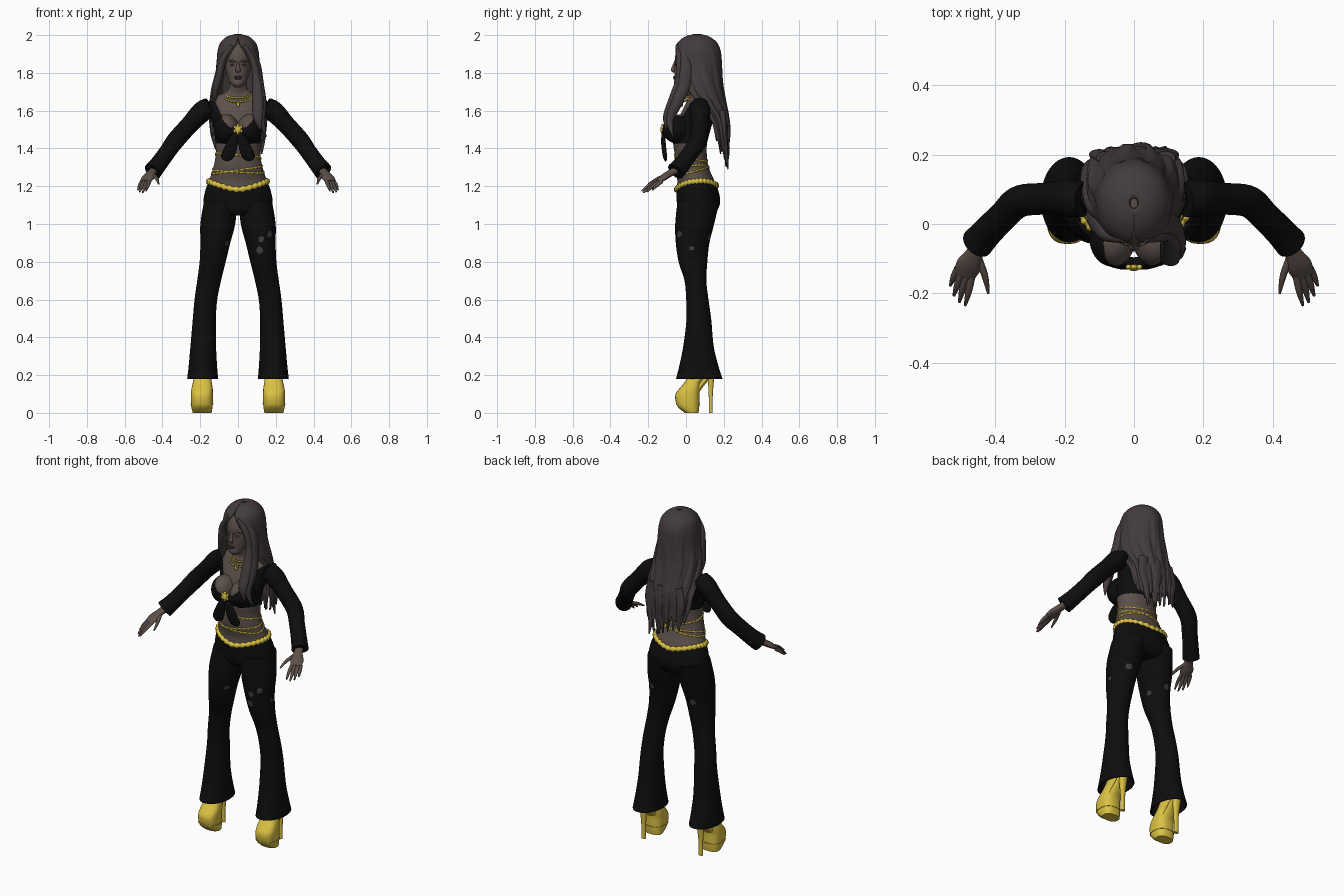
import bpy, bmesh, math, random
from mathutils import Vector
random.seed(4)

def material(name, r, g, b):
    m = bpy.data.materials.new(name)
    m.diffuse_color = (r, g, b, 1)
    return m

SKIN = material("skin", .105, .078, .066)
HAIR = material("dark_brown_hair", .056, .044, .044)
BLACK = material("black_cloth", .004, .004, .004)
GOLD = material("gold", .70, .53, .055)
RIP = material("torn_patch", .055, .048, .045)
LIP = material("lips_and_eyes", .06, .042, .038)

def build(name, verts, faces, mats, rule=None, thick=0):
    me = bpy.data.meshes.new(name)
    me.from_pydata([tuple(v) for v in verts], [], faces)
    bm = bmesh.new()
    bm.from_mesh(me)
    bmesh.ops.recalc_face_normals(bm, faces=bm.faces)
    bm.to_mesh(me)
    bm.free()
    for m in mats:
        me.materials.append(m)
    for p in me.polygons:
        p.use_smooth = len(p.vertices) < 5
        if rule:
            p.material_index = rule(p.center)
    ob = bpy.data.objects.new(name, me)
    bpy.context.collection.objects.link(ob)
    if thick:
        s = ob.modifiers.new("thickness", 'SOLIDIFY')
        s.thickness = thick
        s.offset = 0
    return ob

def interp(rows, t):
    """Smooth curve through rows; first column is the key."""
    n = len(rows)
    i = 0
    while i < n - 2 and t > rows[i + 1][0]:
        i += 1
    a, b = rows[i], rows[i + 1]
    p, q = rows[max(i - 1, 0)], rows[min(i + 2, n - 1)]
    h = b[0] - a[0]
    s = min(max((t - a[0]) / h, 0), 1)
    out = []
    for k in range(1, len(a)):
        m0 = (b[k] - p[k]) / (b[0] - p[0]) * h
        m1 = (q[k] - a[k]) / (q[0] - a[0]) * h
        out.append((2*s**3 - 3*s*s + 1)*a[k] + (s**3 - 2*s*s + s)*m0
                   + (3*s*s - 2*s**3)*b[k] + (s**3 - s*s)*m1)
    return out

def grid(nr, ns, closed=True, caps=(True, True)):
    f = [(i*ns + j, i*ns + (j+1) % ns, (i+1)*ns + (j+1) % ns, (i+1)*ns + j)
         for i in range(nr - 1) for j in range(ns if closed else ns - 1)]
    if closed and caps[0]:
        f.append(tuple(range(ns)))
    if closed and caps[1]:
        f.append(tuple(range((nr-1)*ns, nr*ns)))
    return f

def stack(name, rows, mats, side=1, n=40, seg=48, power=2, caps=(True, True), rule=None, thick=0):
    """Horizontal rings; rows are (z, cx, cy, rx, ry)."""
    pw = lambda c: math.copysign(abs(c)**(2/power), c)
    vs = []
    for i in range(n):
        z = rows[0][0] + (rows[-1][0] - rows[0][0])*i/(n-1)
        cx, cy, rx, ry = interp(rows, z)
        for j in range(seg):
            a = 2*math.pi*j/seg
            vs.append((side*(cx + rx*pw(math.cos(a))), cy + ry*pw(math.sin(a)), z))
    return build(name, vs, grid(n, seg, caps=caps), mats, rule, thick)

def tube(name, pts, mat, side=1, n=24, seg=20, ref=(0, 0, 1)):
    """Rings along a path; pts are (x, y, z, width, depth)."""
    rows = [(k,) + tuple(p) for k, p in enumerate(pts)]
    data = [interp(rows, (len(pts)-1)*i/(n-1)) for i in range(n)]
    vs = []
    for i, d in enumerate(data):
        T = Vector(data[min(i+1, n-1)][:3]) - Vector(data[max(i-1, 0)][:3])
        u = T.cross(Vector(ref)).normalized()
        v = u.cross(T).normalized()
        for j in range(seg):
            a = 2*math.pi*j/seg
            w = Vector(d[:3]) + u*d[3]*math.cos(a) + v*d[4]*math.sin(a)
            vs.append((side*w.x, w.y, w.z))
    return build(name, vs, grid(n, seg), [mat])

def ball(name, loc, scale, mats, rule=None, n=28):
    x, y, z = loc
    vs, m = [], n
    for i in range(n):
        t = math.pi*(i + .02)/(n - .96)
        for j in range(m):
            a = 2*math.pi*j/m
            vs.append((x + scale[0]*math.sin(t)*math.cos(a), y + scale[1]*math.sin(t)*math.sin(a), z - scale[2]*math.cos(t)))
    return build(name, vs, grid(n, m), mats, rule)

def band(name, prof, zfun, r, beads=0):
    """Gold loop lying on a profile; prof(z) gives cy, rx, ry."""
    vs, n = [], 120
    for i in range(n):
        a = 2*math.pi*i/n
        z = 1.3
        for _ in range(6):
            cy, rx, ry = prof(z)
            x, y = rx*math.cos(a), cy + ry*math.sin(a)
            z = zfun(x, y)
        rr = r*(1 + .25*math.sin(i*math.pi/2)*beads)
        d = Vector((math.cos(a), math.sin(a), 0))
        for j in range(8):
            b = 2*math.pi*j/8
            vs.append(Vector((x, y, z)) + d*rr*math.cos(b) + Vector((0, 0, rr*1.2*math.sin(b))))
    f = grid(n, 8, caps=(False, False))
    f += [((n-1)*8 + j, (n-1)*8 + (j+1) % 8, (j+1) % 8, j) for j in range(8)]
    build(name, vs, f, [GOLD])

# torso: trousers seat, bare waist, cropped top with a scooped neckline
BODY = [(1.045, 0, .06, .12, .08), (1.07, 0, .062, .17, .103), (1.12, 0, .066, .183, .115), (1.18, 0, .06, .172, .11),
        (1.23, 0, .052, .153, .098), (1.30, 0, .03, .13, .09), (1.37, 0, .025, .118, .085), (1.43, 0, .022, .12, .09),
        (1.50, 0, .035, .128, .095), (1.58, 0, .06, .148, .09), (1.64, 0, .07, .155, .07), (1.67, 0, .07, .138, .055),
        (1.69, 0, .068, .085, .048), (1.71, 0, .06, .053, .045), (1.78, 0, .04, .045, .045)]
NECK = [(1.49, 0), (1.51, .04), (1.55, .078), (1.60, .097), (1.66, .145), (1.70, .3)]
belt_z = lambda x, y: 1.182 + .045*(abs(x)/.16)**1.5 + .2*max(0, y - .055)

def clothing(c):
    if c.z < 1.3:
        return 1 if c.z < belt_z(c.x, c.y) else 0
    if c.z < 1.425 or c.z > 1.69:
        return 0
    if c.y > .06:
        return 0 if c.z > 1.645 and abs(c.x) < .145 else 1
    return 0 if c.z > 1.49 and abs(c.x) < interp(NECK, c.z)[0] else 1

stack("torso", BODY, [SKIN, BLACK], n=130, seg=120, rule=clothing)
body = lambda z: interp(BODY, z)[1:]
band("belt", body, belt_z, .012, 1)
band("waist_chain_low", body, lambda x, y: 1.285 + .15*x + .12*max(0, y), .004, 1)
band("waist_chain_mid", body, lambda x, y: 1.275 - .06*x + .25*max(0, y), .004, 1)
band("waist_chain_high", body, lambda x, y: 1.365 - .1*x - .25*max(0, y), .004, 1)
band("choker", lambda z: (.055, .068, .06), lambda x, y: 1.686 + .3*(y - .055), .004, 1)
band("necklace", lambda z: (.052, .074, .07), lambda x, y: 1.682 + .5*(y - .055), .004, 1)
ball("pendant", (0, -.022, 1.632), (.008, .006, .013), [GOLD], n=12)

# trousers legs with small torn patches
LEG = [(.18, .187, .07, .079, .12), (.25, .186, .068, .072, .1), (.35, .184, .066, .065, .078), (.5, .178, .068, .058, .062),
       (.6, .17, .06, .057, .056), (.7, .153, .05, .06, .055), (.8, .134, .037, .066, .073), (.9, .12, .035, .076, .086),
       (1.0, .107, .046, .089, .1), (1.12, .092, .066, .085, .108)]
TEARS = [(.115, -.045, .862, .016), (.165, -.03, .945, .014), (.125, -.05, .92, .013), (.19, .03, .87, .011),
         (.14, .117, .93, .016), (-.065, -.015, .9, .014), (-.13, .117, .9, .015), (-.06, .06, .86, .012)]

def torn(c):
    return int(any((c - Vector(t[:3])).length < t[3]*1.15 for t in TEARS))

SHOE = [(0, .19, .03, .05, .036), (.03, .191, .014, .056, .056), (.06, .191, .008, .058, .063), (.10, .191, .008, .058, .063),
        (.13, .19, .02, .056, .054), (.16, .189, .035, .05, .044), (.20, .188, .06, .044, .045), (.27, .187, .085, .038, .04)]
ARM = [(.145, .07, 1.625, .05, .048), (.19, .075, 1.595, .054, .055), (.255, .073, 1.527, .046, .048), (.33, .065, 1.443, .046, .048),
       (.375, .025, 1.38, .043, .045), (.42, -.02, 1.318, .044, .046), (.452, -.055, 1.278, .047, .05)]
FINGERS = [((.45, -.095, 1.262), (.43, -.15, 1.24), (.42, -.2, 1.212)), ((.468, -.15, 1.228), (.477, -.195, 1.205), (.487, -.235, 1.175)),
           ((.483, -.15, 1.224), (.495, -.19, 1.195), (.504, -.226, 1.166)), ((.498, -.142, 1.223), (.51, -.177, 1.198), (.52, -.207, 1.17)),
           ((.508, -.128, 1.225), (.52, -.153, 1.205), (.53, -.178, 1.18))]

for s, w in ((1, "left"), (-1, "right")):
    stack(w + "_trouser_leg", LEG, [BLACK, RIP], s, 150, 72, caps=(False, True), rule=torn, thick=.006)
    # platform shoe, arch and stiletto heel
    stack(w + "_platform_shoe", SHOE, [GOLD], s, 30, 40, 2.6)
    tube(w + "_shoe_arch", [(.19, .04, .1, .045, .02), (.19, .08, .15, .035, .016), (.19, .14, .22, .03, .014)], GOLD, s, ref=(0, 1, 0))
    stack(w + "_heel", [(0, .19, .131, .013, .01), (.1, .19, .131, .014, .011), (.22, .19, .133, .026, .02)], [GOLD], s, 12, 20, 2.6)
    ob = stack(w + "_sole_seam", [(.045, .191, .010, .060, .063), (.05, .191, .010, .0605, .064)], [GOLD], s, 2, 40, 2.6)
    # sleeve, cuff and hand
    tube(w + "_sleeve", ARM, BLACK, s, 40, 32)
    tube(w + "_palm", [(.44, -.04, 1.29, .024, .02), (.46, -.085, 1.268, .025, .018), (.477, -.12, 1.245, .036, .016),
                       (.49, -.15, 1.224, .03, .01)], SKIN, s)
    for k, (a, b, c) in enumerate(FINGERS):
        tube(w + "_finger_%d" % k, [a + (.011, .01), b + (.0095, .009), c + (.004, .004)], SKIN, s, 12, 12)
    # bust and hanging tie ends
    ball(w + "_bust", (s*.062, -.043, 1.503), (.066, .08, .078), [SKIN, BLACK], clothing, 56)
    tube(w + "_tie_end", [(.004, -.118, 1.485, .012, .01), (.025, -.12, 1.44, .026, .012), (.045, -.115, 1.385, .034, .012),
                          (.062, -.11, 1.352, .03, .01), (.068, -.108, 1.335, .012, .005)], BLACK, s, ref=(0, 1, 0))
    # eyes and brows
    ball(w + "_eye", (s*.028, -.051, 1.843), (.013, .008, .006), [LIP], n=14)
    tube(w + "_brow", [(.012, -.058, 1.858, .004, .004), (.03, -.055, 1.864, .005, .005), (.048, -.038, 1.859, .003, .003)], SKIN, s, 10, 10)

tube("tie_knot", [(-.055, -.1, 1.492, .02, .024), (0, -.112, 1.487, .016, .02), (.055, -.1, 1.492, .02, .024)], BLACK)
ball("brooch", (0, -.126, 1.5), (.017, .01, .02), [GOLD], n=16)
for k in range(6):
    a = k*math.pi/3 + math.pi/6
    ball("brooch_petal_%d" % k, (.018*math.cos(a), -.124, 1.502 + .02*math.sin(a)), (.009, .007, .009), [GOLD], n=10)

# head and face
stack("head", [(1.722, 0, -.03, .014, .018), (1.74, 0, -.02, .036, .043), (1.77, 0, 0, .053, .061), (1.80, 0, .015, .062, .077),
               (1.85, 0, .03, .07, .09), (1.90, 0, .04, .072, .095), (1.95, 0, .05, .06, .08), (1.98, 0, .055, .02, .03)], [SKIN], n=50)
tube("nose", [(0, -.056, 1.86, .006, .006), (0, -.064, 1.835, .008, .009), (0, -.068, 1.815, .014, .011), (0, -.06, 1.805, .01, .006)],
     SKIN, ref=(0, 1, 0))
ball("upper_lip", (0, -.061, 1.779), (.021, .008, .005), [LIP], n=14)
ball("lower_lip", (0, -.06, 1.770), (.018, .008, .006), [LIP], n=14)

# long hair: open sheet, parted at the front, ragged at the bottom; rows are (-z, cy, rx, ry, half angle)
MANE = [(-2.0, .06, .012, .015, 180), (-1.99, .06, .05, .055, 180), (-1.96, .06, .086, .097, 176), (-1.92, .06, .101, .116, 162),
        (-1.87, .062, .107, .12, 146), (-1.80, .065, .115, .12, 133), (-1.73, .07, .13, .12, 124), (-1.65, .09, .14, .113, 106),
        (-1.55, .13, .143, .092, 86), (-1.45, .15, .138, .072, 80), (-1.38, .16, .13, .062, 76), (-1.28, .175, .115, .045, 70)]
NA, NZ = 140, 70
ends = [1.36 + .1*abs(2*j/(NA-1) - 1) + .035*math.sin(j*.42) + .02*math.sin(j*.97 + 1) - .04*(j > NA*.55) for j in range(NA)]
vs = []
for i in range(NZ):
    t = (i/(NZ-1))**1.25
    for j in range(NA):
        z = 2.0 - (2.0 - ends[j])*t
        cy, rx, ry, am = interp(MANE, -z)
        u = 2*j/(NA-1) - 1
        a = math.radians(am)*u
        g = 1 + (.012 + .035*t)*math.sin(u*24 + 5*t)*min(1, 3*t) + .02*t*math.sin(u*51 - 4*t)
        vs.append((rx*g*math.sin(a), cy + ry*g*math.cos(a), z))
build("long_hair", vs, grid(NZ, NA, False), [HAIR], thick=.012)

# loose locks framing the face
LOCKS = [[(.03, -.045, 1.945, .012, .01), (.078, -.032, 1.87, .018, .02), (.098, -.03, 1.77, .022, .024), (.105, -.07, 1.66, .03, .022),
          (.105, -.105, 1.57, .026, .016), (.118, -.105, 1.5, .004, .004)],
         [(.06, -.02, 1.94, .01, .01), (.1, .0, 1.85, .018, .03), (.115, -.01, 1.74, .022, .035), (.128, -.05, 1.64, .022, .03),
          (.125, -.085, 1.55, .018, .02), (.148, -.07, 1.46, .003, .003)],
         [(-.03, -.045, 1.945, .012, .01), (-.08, -.03, 1.87, .018, .02), (-.1, -.005, 1.78, .02, .03), (-.12, .025, 1.7, .018, .03),
          (-.125, .05, 1.63, .004, .006)],
         [(.09, .19, 1.6, .03, .02), (.1, .2, 1.5, .03, .016), (.085, .21, 1.4, .02, .012), (.09, .222, 1.29, .003, .003)],
         [(-.08, .19, 1.6, .03, .02), (-.1, .2, 1.5, .03, .016), (-.09, .2, 1.42, .02, .012), (-.1, .21, 1.35, .003, .003)],
         [(.01, .21, 1.6, .03, .014), (.02, .222, 1.5, .03, .014), (.03, .218, 1.4, .02, .01), (.025, .218, 1.31, .003, .003)]]
for k, pts in enumerate(LOCKS):
    tube("hair_lock_%d" % k, pts, HAIR, n=36, ref=(0, 1, 0))
